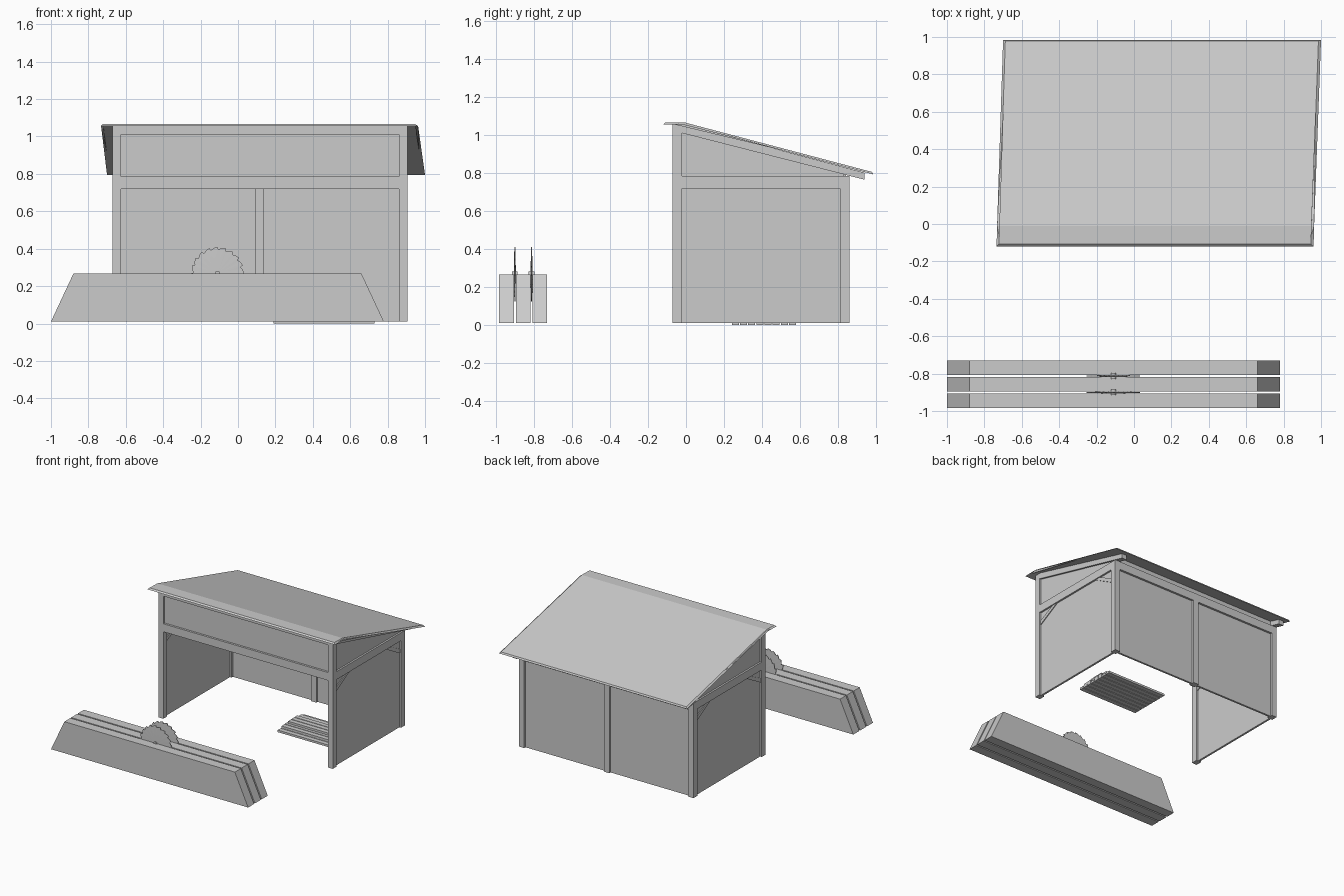
import bpy, bmesh, math, random

if "Cube" in bpy.data.objects:
    bpy.data.objects.remove(bpy.data.objects["Cube"])

random.seed(4)


def make_mesh(name, verts, faces):
    me = bpy.data.meshes.new(name)
    bm = bmesh.new()
    vs = [bm.verts.new(v) for v in verts]
    for f in faces:
        bm.faces.new([vs[i] for i in f])
    bmesh.ops.recalc_face_normals(bm, faces=bm.faces)
    bm.to_mesh(me)
    bm.free()
    ob = bpy.data.objects.new(name, me)
    bpy.context.collection.objects.link(ob)
    return ob


def loft(name, a, b):
    """Solid between two matching outlines."""
    n = len(a)
    faces = [list(range(n)), list(range(n, 2 * n))]
    faces += [[i, (i + 1) % n, n + (i + 1) % n, n + i] for i in range(n)]
    return make_mesh(name, a + b, faces)


def box(name, x0, x1, y0, y1, z0, z1):
    a = [(x0, y0, z0), (x1, y0, z0), (x1, y1, z0), (x0, y1, z0)]
    return loft(name, a, [(x, y, z1) for x, y, _ in a])


def prism_x(name, yz, x0, x1):
    return loft(name, [(x0, y, z) for y, z in yz], [(x1, y, z) for y, z in yz])


def prism_y(name, xz, y0, y1):
    return loft(name, [(x, y0, z) for x, z in xz], [(x, y1, z) for x, z in xz])


L0, L1, R0, R1 = -0.67, -0.625, 0.86, 0.905
F0, F1, B0, B1 = -0.07, -0.02, 0.81, 0.86

# side frames: posts, beam, rafter, wall, gable and corner braces
for side, x0, x1 in (("left", L0, L1), ("right", R0, R1)):
    xm = (x0 + x1) / 2
    box(side + "_front_post", x0, x1, F0, F1, 0.01, 1.05)
    box(side + "_back_post", x0, x1, B0, B1, 0.01, 0.785)
    box(side + "_beam", x0, x1, F1, B0, 0.72, 0.785)
    box(side + "_wall", xm - 0.008, xm + 0.008, F1, B0, 0.01, 0.73)
    prism_x(side + "_rafter", [(-0.07, 1.056), (-0.01, 1.056), (0.94, 0.802),
                               (0.94, 0.765), (-0.02, 1.01), (-0.07, 1.01)], x0, x1)
    prism_x(side + "_gable", [(F1, 0.77), (0.83, 0.77), (0.83, 0.81), (F1, 1.03)],
            xm - 0.008, xm + 0.008)
    for end, y, s in (("front", F1, 1), ("back", B0, -1)):
        prism_x(f"{side}_{end}_brace", [(y, 0.615), (y, 0.65), (y + s * 0.14, 0.72),
                                        (y + s * 0.19, 0.72)], x0 + 0.008, x1 - 0.008)

# front header and back wall
box("front_beam", L1, R0, F0, F1, 0.72, 0.785)
box("front_top_beam", L1, R0, F0, F1, 1.01, 1.055)
box("front_panel", L1, R0, -0.053, -0.037, 0.77, 1.02)
box("back_beam", L1, R0, B0, B1, 0.72, 0.785)
box("back_top_strip", L1, R0, 0.827, 0.843, 0.77, 0.828)
box("back_middle_post", 0.09, 0.14, B0, B1, 0.01, 0.73)
box("back_wall", L1, R0, 0.827, 0.843, 0.01, 0.73)

# slightly skewed roof sheet with bevelled edges
def roof_side(edge_front, edge_back, inset):
    low = [(edge_front, -0.12, 1.056), (edge_front + 0.003, -0.01, 1.056), (edge_back, 0.985, 0.793)]
    top = [(edge_back + inset, 0.978, 0.806), (edge_front + 0.003 + inset, -0.01, 1.067),
           (edge_front + inset, -0.108, 1.067)]
    return low + top


left, right = roof_side(-0.735, -0.70, 0.012), roof_side(0.96, 1.0, -0.014)
loft("roof", left, right)

# saw bench: three tapered beams
for i, y in enumerate((-0.983, -0.895, -0.807)):
    prism_y(f"bench_beam_{i + 1}", [(-1.0, 0.01), (0.78, 0.01), (0.66, 0.267), (-0.88, 0.267)],
            y, y + 0.077)

# toothed saw blades with hubs, in the gaps between the beams
CX, CZ, TEETH = -0.11, 0.267, 20
for i, y in enumerate((-0.9005, -0.8125)):
    rim = []
    for t in range(TEETH):
        for off, r in ((0, 0.143), (0.45, 0.138), (0.88, 0.129)):
            a = (t + off) / TEETH * math.tau
            rim.append((CX + r * math.cos(a), CZ + r * math.sin(a)))
    n = len(rim)
    verts = [(x, y - 0.0025, z) for x, z in rim] + [(x, y + 0.0025, z) for x, z in rim]
    verts += [(CX, y - 0.006, CZ), (CX, y + 0.006, CZ)]
    faces = []
    for k in range(n):
        m = (k + 1) % n
        faces += [(k, m, n + m, n + k), (k, m, 2 * n), (n + k, n + m, 2 * n + 1)]
    blade = make_mesh(f"saw_blade_{i + 1}", verts, faces)
    bpy.ops.mesh.primitive_cylinder_add(vertices=16, radius=0.014, depth=0.03,
                                        location=(CX, y, CZ), rotation=(math.pi / 2, 0, 0))
    hub = bpy.context.object
    hub.name = f"blade_hub_{i + 1}"
    for ob in (blade, hub):
        bpy.ops.object.select_all(action="DESELECT")
        ob.select_set(True)
        bpy.context.view_layer.objects.active = ob
        bpy.ops.object.shade_smooth_by_angle(angle=math.radians(30))

# low stack of boards on the ground
for layer, count in enumerate((8, 6, 3)):
    for k in range(count):
        yc = 0.41 + (k - (count - 1) / 2) * 0.043
        j = random.uniform(0, 0.02) if layer else 0
        box(f"board_{layer + 1}_{k + 1}", 0.19 + j, 0.73 - j, yc - 0.0185, yc + 0.0185,
            layer * 0.018, layer * 0.018 + 0.017)
